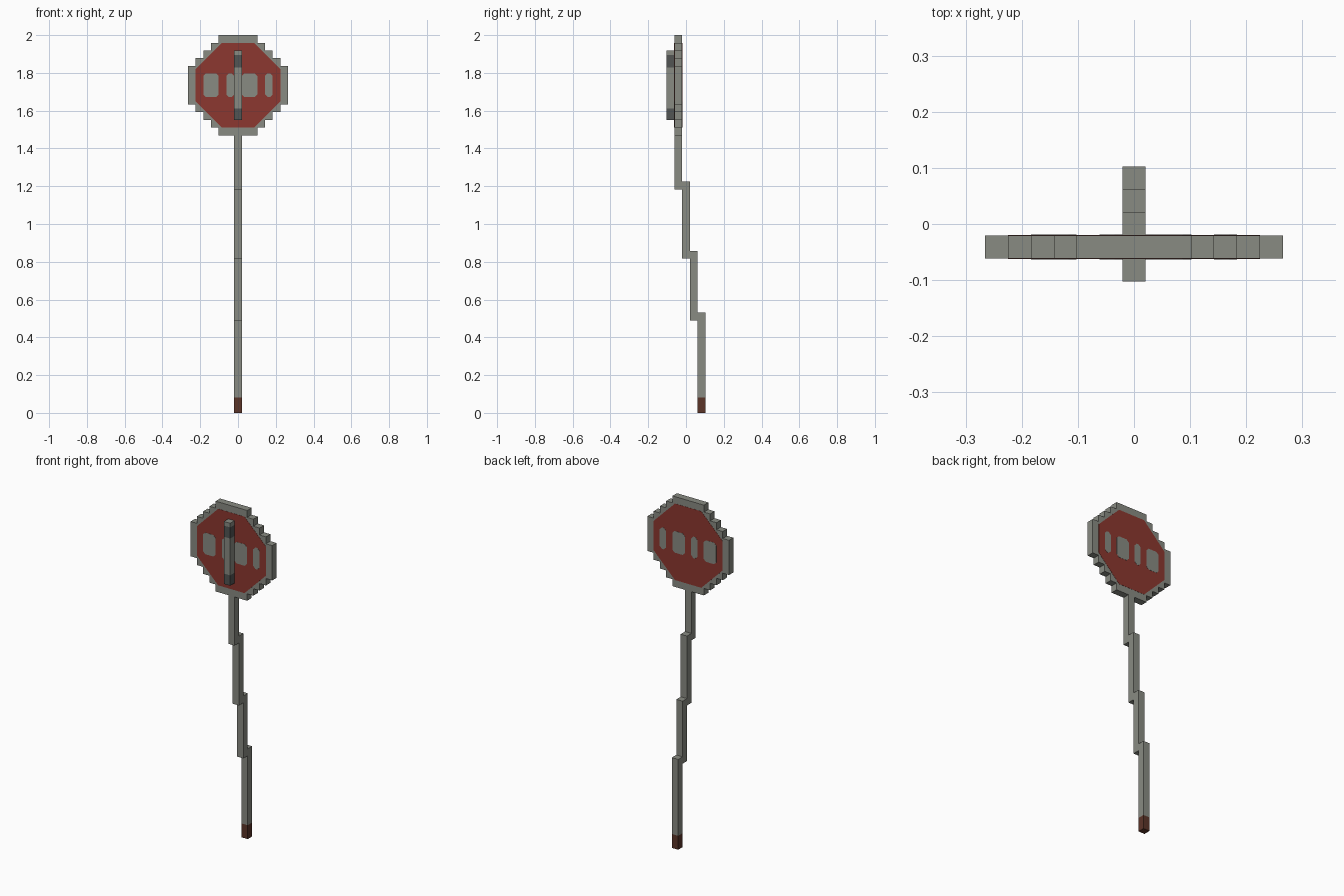
import bpy
import bmesh

cube = bpy.data.objects.get("Cube")
if cube:
    bpy.data.objects.remove(cube, do_unlink=True)

U = 2 / 49  # one block


def material(name, rgb):
    m = bpy.data.materials.new(name)
    m.use_nodes = True
    m.diffuse_color = (*rgb, 1)
    m.node_tree.nodes["Principled BSDF"].inputs["Base Color"].default_value = (*rgb, 1)
    return m


grey = material("weathered grey", (0.25, 0.258, 0.225))
dark = material("dark grey", (0.085, 0.09, 0.088))
red = material("sign red", (0.262, 0.039, 0.029))
brown = material("rust brown", (0.105, 0.035, 0.022))


def prism(name, outline, y0, y1, mat):
    """Extrude an (x, z) outline from y0 to y1."""
    bm = bmesh.new()
    face = bm.faces.new([bm.verts.new((x, y0, z)) for x, z in outline])
    new = bmesh.ops.extrude_face_region(bm, geom=[face])["geom"]
    verts = [v for v in new if isinstance(v, bmesh.types.BMVert)]
    bmesh.ops.translate(bm, verts=verts, vec=(0, y1 - y0, 0))
    bmesh.ops.recalc_face_normals(bm, faces=bm.faces)
    mesh = bpy.data.meshes.new(name)
    bm.to_mesh(mesh)
    bm.free()
    mesh.materials.append(mat)
    obj = bpy.data.objects.new(name, mesh)
    bpy.context.collection.objects.link(obj)
    return obj


def chamfered(cx, cz, hx, hz, c):
    """Rectangle outline with cut corners."""
    corners = [(hx, hz - c), (hx - c, hz), (c - hx, hz), (-hx, hz - c),
               (-hx, c - hz), (c - hx, -hz), (hx - c, -hz), (hx, c - hz)]
    return [(cx + x, cz + z) for x, z in corners]


def post(name, layer, z0, z1, mat):
    """One-block-wide upright; layer counts blocks in depth from the centre."""
    h = U / 2
    box = [(-h, z0 * U), (h, z0 * U), (h, z1 * U), (-h, z1 * U)]
    return prism(name, box, layer * U - h, layer * U + h, mat)


# Leaning pole of staggered segments
post("pole_foot", 2, 0, 2, brown)
post("pole_lower", 2, 2, 13, grey)
post("pole_lower_middle", 1, 12, 21, grey)
post("pole_upper_middle", 0, 20, 30, grey)
post("pole_top", -1, 29, 36, grey)

# Mounting bar in front of the sign, with dark bands
levels = [38, 39.5, 44.8, 46.4, 47]
names = ["bar_bottom_band", "bar_middle", "bar_top_band", "bar_cap"]
for i, name in enumerate(names):
    post(name, -2, levels[i], levels[i + 1], grey if i % 2 else dark)

# Stepped sign board: walk one quarter of the outline, then mirror it
quarter = []
for i in range(5):
    quarter.append((6.5 - i, 2.5 + i))
    if i < 4:
        quarter.append((5.5 - i, 2.5 + i))
upper = quarter + [(-x, z) for x, z in reversed(quarter)]
outline = upper + [(x, -z) for x, z in reversed(upper)]
centre = 42.5 * U
front, back = -1.5 * U, -0.5 * U
prism("sign_board", [(x * U, centre + z * U) for x, z in outline], front, back, grey)

# Painted red octagon and pale patches on both sides
patches = [(-3.5, 1), (-1, 0.5), (1.5, 1), (4, 0.5)]
for side, y, out in (("front", front, -1), ("back", back, 1)):
    prism("red_panel_" + side, chamfered(0, centre, 5.5 * U, 5.5 * U, 3.4 * U),
          y, y + out * 0.001, red)
    for n, (x, half) in enumerate(patches):
        prism(f"pale_patch_{side}_{n + 1}",
              chamfered(x * U, centre, half * U, 1.55 * U, 0.35 * U),
              y, y + out * 0.002, grey)
